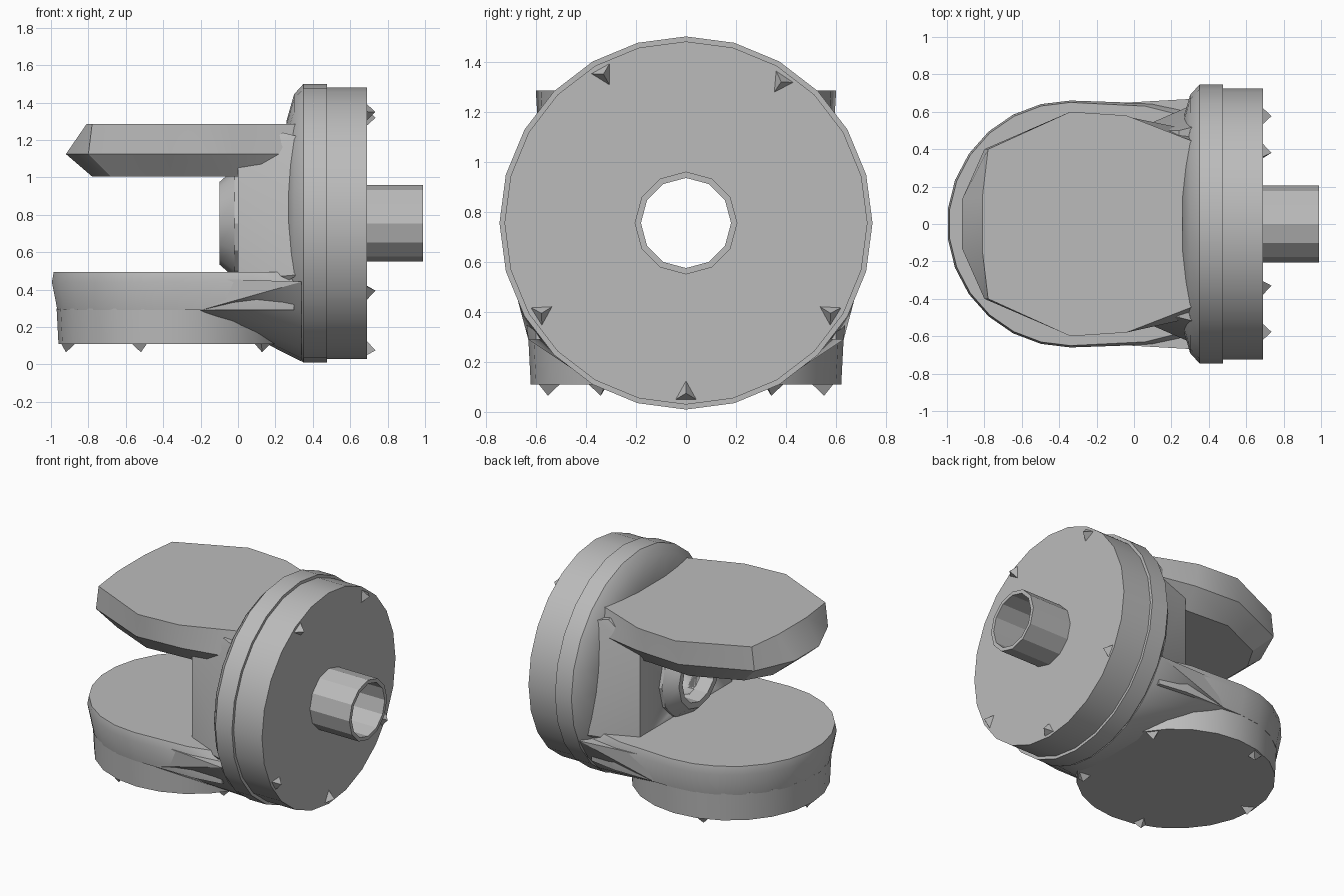
import bpy, bmesh, math
from mathutils import Vector

if "Cube" in bpy.data.objects:
    bpy.data.objects.remove(bpy.data.objects["Cube"])

grey = bpy.data.materials.new("plain grey")
grey.diffuse_color = (0.5, 0.5, 0.5, 1)
grey.use_nodes = True
grey.node_tree.nodes["Principled BSDF"].inputs["Base Color"].default_value = grey.diffuse_color
ZC = 0.755  # height of the shaft axis


def finish(name, bm, smooth=True):
    bmesh.ops.recalc_face_normals(bm, faces=bm.faces)
    me = bpy.data.meshes.new(name)
    bm.to_mesh(me)
    bm.free()
    me.materials.append(grey)
    ob = bpy.data.objects.new(name, me)
    bpy.context.collection.objects.link(ob)
    bpy.ops.object.select_all(action='DESELECT')
    ob.select_set(True)
    bpy.context.view_layer.objects.active = ob
    if smooth:
        bpy.ops.object.shade_smooth_by_angle(angle=math.radians(28))
    return ob


def ring(name, profile, n):
    """Closed (x, radius) profile revolved about the shaft axis."""
    bm = bmesh.new()
    loops = []
    for i in range(n):
        a = 2 * math.pi * i / n
        loops.append([bm.verts.new((x, r * math.cos(a), ZC + r * math.sin(a)))
                      for x, r in profile])
    m = len(profile)
    for i in range(n):
        p, q = loops[i], loops[(i + 1) % n]
        for j in range(m):
            k = (j + 1) % m
            bm.faces.new((p[j], p[k], q[k], q[j]))
    return finish(name, bm)


def loft(name, levels):
    """Stack of (z, outline) levels joined by side walls and capped."""
    bm = bmesh.new()
    rows = [[bm.verts.new((x, y, z)) for x, y in o] for z, o in levels]
    n = len(rows[0])
    bm.faces.new(rows[0])
    bm.faces.new(rows[-1])
    for a, b in zip(rows, rows[1:]):
        for i in range(n):
            j = (i + 1) % n
            bm.faces.new((a[i], a[j], b[j], b[i]))
    return finish(name, bm)


def hull(name, pts):
    bm = bmesh.new()
    for p in pts:
        bm.verts.new(p)
    res = bmesh.ops.convex_hull(bm, input=bm.verts[:])
    junk = set(res["geom_interior"]) | set(res["geom_unused"])
    bmesh.ops.delete(bm, geom=[v for v in junk if isinstance(v, bmesh.types.BMVert)],
                     context='VERTS')
    return finish(name, bm)


def mirrored(half):
    """Outline from its +y half, listed from the tip to the neck."""
    return half + [(x, -y) for x, y in reversed(half)]


def rounded_end(r, x_end, y_end, n=12):
    half = [(-0.34 - r * math.cos(math.pi / 2 * (i + 0.5) / (n // 2 + 0.5)),
             r * math.sin(math.pi / 2 * (i + 0.5) / (n // 2 + 0.5)))
            for i in range(n // 2 + 1)]
    return mirrored(half + [(x_end - 0.2, (r + y_end) / 2 + 0.015), (x_end, y_end)])


# Round flange with a chamfered back and a stepped front cap
ring("flange", [(0.26, 0.19), (0.26, 0.55), (0.30, 0.69), (0.35, 0.745),
                (0.475, 0.745), (0.475, 0.725), (0.69, 0.725), (0.69, 0.19)], 24)

# Hollow shaft and inner hub collar
ring("shaft_tube", [(0.66, 0.18), (0.66, 0.205), (0.99, 0.205), (0.99, 0.18)], 12)
ring("hub_collar", [(0.05, 0.18), (0.05, 0.30), (-0.02, 0.29),
                    (-0.10, 0.22), (-0.10, 0.18)], 12)

# Lower arm and the disc beneath it
loft("lower_arm", [(0.29, rounded_end(0.63, 0.30, 0.60)),
                   (0.44, rounded_end(0.66, 0.30, 0.60)),
                   (0.495, rounded_end(0.65, 0.26, 0.58))])
bm = bmesh.new()
bmesh.ops.create_cone(bm, cap_ends=True, segments=24, radius1=0.62, radius2=0.63, depth=0.19)
bmesh.ops.translate(bm, verts=bm.verts, vec=(-0.34, 0, 0.205))
finish("lower_disc", bm)

# Flare joining the lower arm to the flange
low = [(0.34, 0.74 * math.cos(a), ZC + 0.74 * math.sin(a))
       for a in [math.radians(205 + 13 * i) for i in range(11)]]
hull("lower_flare", low + [(x, s * y, z) for s in (1, -1) for x, y, z in
                           ((-0.2, 0.63, 0.29), (-0.2, 0.64, 0.46), (0.0, 0.55, 0.26))])

# Upper arm: faceted slab with undercut edges
loft("upper_arm", [
    (1.005, mirrored([(-0.78, 0.17), (-0.68, 0.34), (-0.36, 0.48), (-0.05, 0.46), (0.30, 0.45)])),
    (1.125, mirrored([(-0.92, 0.13), (-0.80, 0.40), (-0.36, 0.59), (-0.02, 0.57), (0.32, 0.50)])),
    (1.285, mirrored([(-0.81, 0.15), (-0.78, 0.40), (-0.34, 0.60), (-0.04, 0.58), (0.32, 0.44)]))])

# Neck between the arms, bored for the shaft
neck = hull("neck", [(x, s * y, z) for s in (1, -1) for x, y, z in (
    (0.0, 0.50, 0.45), (0.0, 0.50, 1.06), (0.24, 0.57, 0.43), (0.24, 0.50, 1.24),
    (0.32, 0.64, 0.48), (0.32, 0.52, 1.22))])
cutter = ring("bore_cutter", [(-0.3, 0.0001), (-0.3, 0.18), (0.6, 0.18), (0.6, 0.0001)], 12)
cutter.hide_render = True
cut = neck.modifiers.new("bore", 'BOOLEAN')
cut.object = cutter
cut.operation = 'DIFFERENCE'
cut.solver = 'EXACT'
bpy.context.view_layer.objects.active = neck
bpy.ops.object.modifier_apply(modifier="bore")
bpy.data.objects.remove(cutter)


# Small pointed nibs on the flange face and under the lower disc
def nib(name, base, out, inward):
    out, inward = Vector(out), Vector(inward).normalized()
    side = out.cross(inward).normalized() * 0.05
    b = Vector(base) - out * 0.01
    bm = bmesh.new()
    v = [bm.verts.new(p) for p in (b + side, b - side, b + inward * 0.09,
                                   b + out * 0.055 + inward * 0.03)]
    for f in ((0, 1, 2), (0, 1, 3), (1, 2, 3), (0, 2, 3)):
        bm.faces.new([v[i] for i in f])
    finish(name, bm, False)


for deg in (56, 119, 212, 270, 328):
    a = math.radians(deg)
    c, s = math.cos(a), math.sin(a)
    nib("flange_nib", (0.69, 0.71 * c, ZC + 0.71 * s), (1, 0, 0), (0, -c, -s))
for deg in (36, 108, 180, 252, 324):
    a = math.radians(deg)
    c, s = math.cos(a), math.sin(a)
    nib("disc_nib", (-0.34 + 0.61 * c, 0.61 * s, 0.11), (0, 0, -1), (-c, -s, 0))
